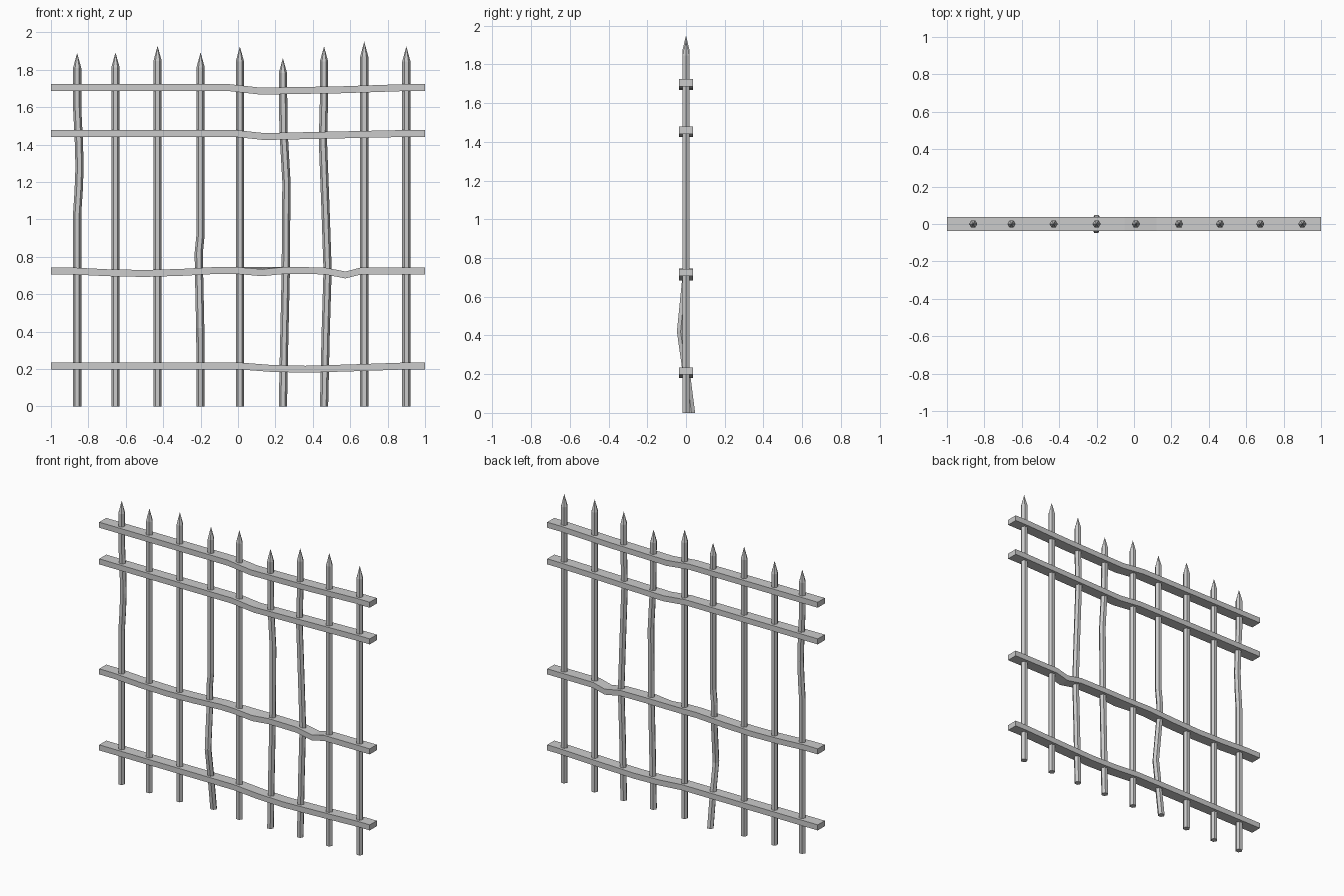
import bpy, bmesh, math

if "Cube" in bpy.data.objects:
    bpy.data.objects.remove(bpy.data.objects["Cube"])

steel = bpy.data.materials.new("worn_grey_metal")
steel.diffuse_color = (0.6, 0.6, 0.6, 1)
steel.use_nodes = True
steel.node_tree.nodes["Principled BSDF"].inputs["Base Color"].default_value = steel.diffuse_color


def loft(name, rings, tip=None):
    """Skin a list of equal-sized rings; close with caps or a pointed tip."""
    bm = bmesh.new()
    rows = [[bm.verts.new(p) for p in ring] for ring in rings]
    n = len(rows[0])
    for a, b in zip(rows, rows[1:]):
        for i in range(n):
            j = (i + 1) % n
            bm.faces.new((a[i], a[j], b[j], b[i]))
    bm.faces.new(rows[0][::-1])
    if tip:
        apex = bm.verts.new(tip)
        for i in range(n):
            bm.faces.new((rows[-1][i], rows[-1][(i + 1) % n], apex))
    else:
        bm.faces.new(rows[-1])
    bmesh.ops.recalc_face_normals(bm, faces=bm.faces[:])
    mesh = bpy.data.meshes.new(name)
    bm.to_mesh(mesh)
    bm.free()
    mesh.materials.append(steel)
    obj = bpy.data.objects.new(name, mesh)
    bpy.context.collection.objects.link(obj)
    return obj


def bar(name, x, top, bends):
    """Hexagonal bar with a spear tip; bends are (z, dx, dy)."""
    r = 0.022
    path = bends + [(top - 0.08, 0, 0)]
    if path[0][0] > 0:
        path = [(0, 0, 0)] + path
    rings = [[(x + dx + r * math.cos(k * math.pi / 3),
               dy + r * math.sin(k * math.pi / 3), z) for k in range(6)]
             for z, dx, dy in path]
    loft(name, rings, (x, 0, top))


def rail(name, z, dents):
    """Flat rail along x; dents are (x, dz front, dz back)."""
    h, d = 0.0185, 0.037
    path = [(-1, 0, 0)] + dents + [(1, 0, 0)]
    loft(name, [[(x, -d, z + f - h), (x, d, z + b - h),
                 (x, d, z + b + h), (x, -d, z + f + h)] for x, f, b in path])


# Upright bars: x position, tip height, bends
bars = [
    (-0.86, 1.89, [(1.03, 0, 0), (1.15, 0.008, 0), (1.28, 0.013, 0),
                   (1.42, 0.009, 0), (1.6, 0, 0)]),
    (-0.655, 1.893, []),
    (-0.43, 1.928, []),
    (-0.20, 1.893, [(0, 0, 0.028), (0.22, 0, 0), (0.42, -0.002, -0.028),
                    (0.70, -0.008, 0), (0.82, -0.01, 0), (0.92, 0, 0)]),
    (0.01, 1.925, []),
    (0.24, 1.863, [(0.3, 0.006, 0), (0.7, 0.015, 0), (1.2, 0.019, 0),
                   (1.48, 0.003, 0)]),
    (0.46, 1.925, [(0.4, 0.009, 0), (0.73, 0.019, 0), (1.05, 0.008, 0),
                   (1.42, -0.006, 0), (1.65, 0, 0)]),
    (0.675, 1.95, []),
    (0.90, 1.925, []),
]
for i, (x, top, bends) in enumerate(bars):
    bar(f"upright_bar_{i + 1}", x, top, bends)

# Cross rails, dented here and there
rail("cross_rail_top", 1.705, [(-0.05, 0, 0), (0.12, -0.019, -0.019),
                               (0.55, -0.012, -0.012), (0.9, 0, 0)])
rail("cross_rail_upper", 1.46, [(-0.02, 0, 0), (0.14, -0.017, -0.017),
                                (0.55, -0.008, -0.008), (0.92, 0, 0)])
rail("cross_rail_middle", 0.725, [(-0.9, 0, 0), (-0.7, -0.01, -0.01),
                                  (-0.5, -0.014, -0.014), (-0.3, -0.008, -0.008),
                                  (-0.1, 0.003, 0.003), (0.0, 0.001, 0.001),
                                  (0.13, -0.01, 0.001), (0.25, 0.002, 0.002),
                                  (0.46, 0, 0), (0.575, -0.022, -0.022),
                                  (0.66, 0, 0)])
rail("cross_rail_bottom", 0.217, [(0.0, 0, 0), (0.17, -0.013, -0.013),
                                  (0.36, -0.018, -0.018), (0.6, -0.011, -0.011),
                                  (0.92, 0, 0)])
